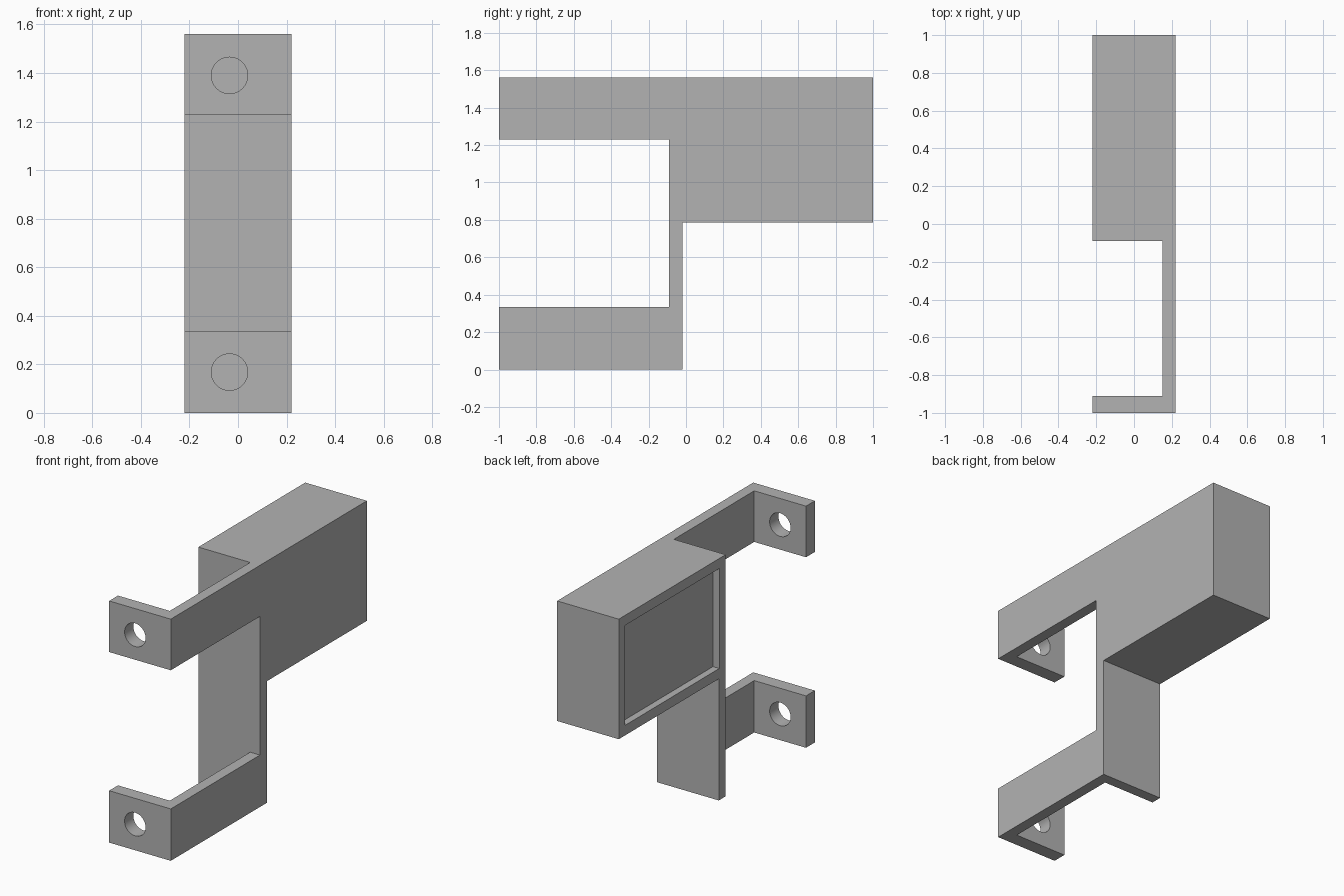
import bpy
import bmesh
from math import radians
from mathutils import Matrix, Vector

cube = bpy.data.objects.get("Cube")
if cube:
    bpy.data.objects.remove(cube, do_unlink=True)

# Main dimensions
HALF_W = 0.22        # half width in x
WALL = 0.15          # inner face of the side wall
TOP, BOX_BOTTOM = 1.56, 0.785
ARM_LOW, ARM_HIGH = 0.335, 1.23
PLATE_FRONT, PLATE_BACK = -0.09, -0.02
TAB_BACK = -0.91
RIM = 0.065          # frame around the side recess
RECESS = 0.045       # recess depth

grey = bpy.data.materials.new("plain grey")
grey.use_nodes = True
colour = (0.45, 0.45, 0.45, 1)
grey.diffuse_color = colour
grey.node_tree.nodes["Principled BSDF"].inputs["Base Color"].default_value = colour


def add_object(name, bm):
    bmesh.ops.recalc_face_normals(bm, faces=bm.faces)
    mesh = bpy.data.meshes.new(name)
    bm.to_mesh(mesh)
    bm.free()
    mesh.materials.append(grey)
    obj = bpy.data.objects.new(name, mesh)
    bpy.context.collection.objects.link(obj)
    return obj


def box(name, low, high):
    low, high = Vector(low), Vector(high)
    bm = bmesh.new()
    bmesh.ops.create_cube(bm, size=1, matrix=Matrix.Translation((low + high) / 2)
                          @ Matrix.Diagonal((*(high - low), 1)))
    return add_object(name, bm)


def hole(name, x, y, z, radius, depth):
    bm = bmesh.new()
    bmesh.ops.create_cone(bm, cap_ends=True, segments=48, radius1=radius, radius2=radius,
                          depth=depth, matrix=Matrix.Translation((x, y, z))
                          @ Matrix.Rotation(radians(90), 4, 'X'))
    return add_object(name, bm)


# Bracket body: side profile extruded across the width
profile = [(-1, 0), (PLATE_BACK, 0), (PLATE_BACK, BOX_BOTTOM), (1, BOX_BOTTOM),
           (1, TOP), (-1, TOP), (-1, ARM_HIGH), (PLATE_FRONT, ARM_HIGH),
           (PLATE_FRONT, ARM_LOW), (-1, ARM_LOW)]
bm = bmesh.new()
face = bm.faces.new([bm.verts.new((-HALF_W, y, z)) for y, z in profile])
extruded = bmesh.ops.extrude_face_region(bm, geom=[face])["geom"]
bmesh.ops.translate(bm, vec=(2 * HALF_W, 0, 0),
                    verts=[v for v in extruded if isinstance(v, bmesh.types.BMVert)])
bracket = add_object("bracket_body", bm)

# Cutters: space between tabs and box, side recess, screw holes
cutters = [
    box("arm_gap_cutter", (-0.4, TAB_BACK, -0.2), (WALL, PLATE_FRONT, 1.8)),
    box("recess_cutter", (-0.4, PLATE_FRONT + RIM, BOX_BOTTOM + RIM),
        (-HALF_W + RECESS, 1 - RIM, TOP - RIM)),
    hole("lower_hole_cutter", -0.035, -0.95, 0.168, 0.075, 0.3),
    hole("upper_hole_cutter", -0.035, -0.95, 1.39, 0.075, 0.3),
]
bpy.context.view_layer.objects.active = bracket
for cutter in cutters:
    cutter.hide_render = True
    cut = bracket.modifiers.new(cutter.name, 'BOOLEAN')
    cut.operation = 'DIFFERENCE'
    cut.solver = 'EXACT'
    cut.object = cutter
    bpy.ops.object.modifier_apply(modifier=cut.name)
for cutter in cutters:
    bpy.data.objects.remove(cutter, do_unlink=True)

# Smooth hole walls, crisp edges elsewhere
bpy.ops.object.select_all(action='DESELECT')
bracket.select_set(True)
bpy.ops.object.shade_smooth_by_angle(angle=radians(30))
